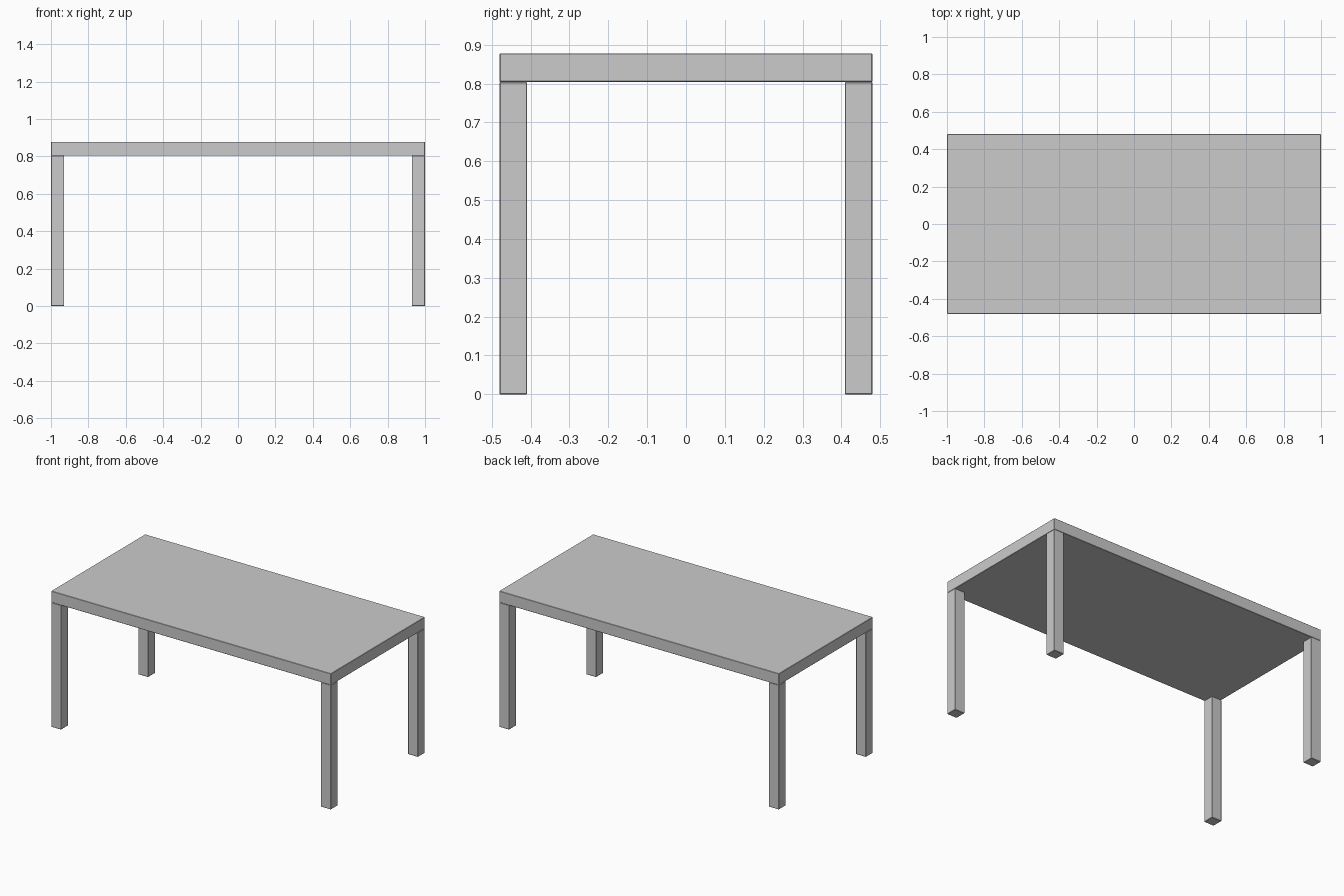
import bpy

if "Cube" in bpy.data.objects:
    bpy.data.objects.remove(bpy.data.objects["Cube"])

HALF_X, HALF_Y = 1.0, 0.48
LEG, LEG_TOP, TOP = 0.071, 0.804, 0.878


def box(name, lo, hi):
    """Axis-aligned box between two corners, with slightly eased edges."""
    centre = [(a + b) / 2 for a, b in zip(lo, hi)]
    bpy.ops.mesh.primitive_cube_add(size=1, location=centre)
    ob = bpy.context.object
    ob.name = name
    ob.scale = [b - a for a, b in zip(lo, hi)]
    bpy.ops.object.transform_apply(location=False, rotation=False, scale=True)
    bevel = ob.modifiers.new("eased_edges", 'BEVEL')
    bevel.width = 0.002
    bevel.segments = 1
    return ob


# Table top
box("table_top", (-HALF_X, -HALF_Y, LEG_TOP), (HALF_X, HALF_Y, TOP))

# Four square legs, flush with the corners
for sx, side in ((-1, "left"), (1, "right")):
    for sy, end in ((-1, "front"), (1, "back")):
        cx, cy = sx * (HALF_X - LEG / 2), sy * (HALF_Y - LEG / 2)
        box(f"{end}_{side}_leg",
            (cx - LEG / 2, cy - LEG / 2, 0),
            (cx + LEG / 2, cy + LEG / 2, LEG_TOP))
